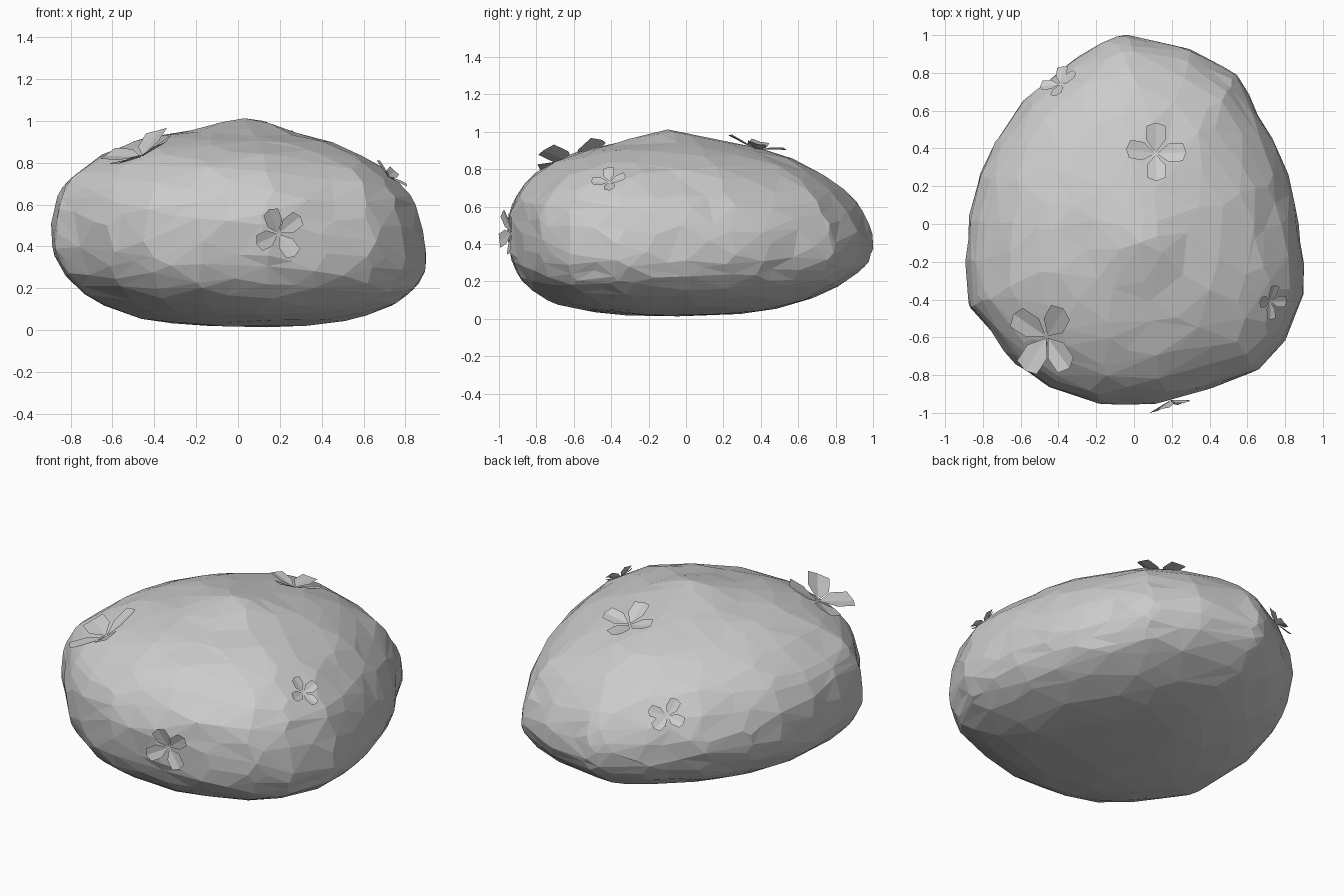
import bpy, bmesh, math
from mathutils import Vector, Matrix, noise
from mathutils.bvhtree import BVHTree

if "Cube" in bpy.data.objects:
    bpy.data.objects.remove(bpy.data.objects["Cube"], do_unlink=True)


def make_material(name, colour):
    mat = bpy.data.materials.new(name)
    mat.use_nodes = True
    mat.diffuse_color = colour
    mat.node_tree.nodes["Principled BSDF"].inputs["Base Color"].default_value = colour
    return mat


def add_object(name, bm, mat):
    mesh = bpy.data.meshes.new(name)
    bm.to_mesh(mesh)
    bm.free()
    mesh.materials.append(mat)
    obj = bpy.data.objects.new(name, mesh)
    bpy.context.collection.objects.link(obj)
    return obj


stone_grey = make_material("stone grey", (0.6, 0.6, 0.6, 1))

# Plan outline of the boulder, anticlockwise from the left side
outline = [(-.88, 0), (-.895, -.2), (-.87, -.44), (-.62, -.75), (-.42, -.88),
           (-.18, -.95), (.15, -.945), (.4, -.87), (.65, -.77), (.79, -.64),
           (.89, -.38), (.89, -.2), (.87, 0), (.82, .25), (.75, .42),
           (.55, .78), (.3, .92), (-.04, 1), (-.13, .98), (-.34, .86),
           (-.57, .66), (-.73, .44), (-.82, .25)]


def outline_radius(direction):
    """Distance from the centre to the outline along a flat direction."""
    for a, b in zip(outline, outline[1:] + outline[:1]):
        a, b = Vector(a), Vector(b)
        side_a = a.x * direction.y - a.y * direction.x
        side_b = direction.x * b.y - direction.y * b.x
        if side_a >= 0 and side_b >= 0 and direction.dot(a + b) > 0:
            span = a.x * b.y - a.y * b.x
            return span / (side_a + side_b)
    return 0.9


# Boulder: a sphere pushed into the outline, fuller at the front and below,
# with a blunt peak on top
peak = Vector((.04, -.1))
bm = bmesh.new()
bmesh.ops.create_icosphere(bm, subdivisions=5, radius=1)
for v in bm.verts:
    p = v.co.copy()
    flat = Vector((p.x, p.y))
    spread = min(flat.length, 1)
    d = flat.normalized() if spread > 1e-4 else Vector((0, 1))
    waist = 0.43 - 0.05 * d.x - 0.03 * d.y
    waist += (0.43 - waist) * abs(p.z)
    if p.z > 0:
        power = 2.15 - 0.25 * d.y - 0.13 * d.x
        height = 1.015 - waist
    else:
        power = 2.5 - 0.35 * d.y + 0.3 * d.x
        height = waist - 0.015
    place = d * outline_radius(d) * spread ** (2 / power)
    z = waist + math.copysign(height * abs(p.z) ** (2 / power), p.z)
    z -= 0.055 * max(0, p.z) * min(1, 3.5 * (place - peak).length)
    bump = 1 + 0.012 * noise.noise(p * 2.7) + 0.012 * noise.noise(p * 6)
    v.co = Vector((place.x * bump, place.y * bump, max(0, 0.43 + (z - 0.43) * bump)))
boulder = add_object("boulder", bm, stone_grey)
facets = boulder.modifiers.new("facets", "DECIMATE")
facets.ratio = 0.16

depsgraph = bpy.context.evaluated_depsgraph_get()
surface = BVHTree.FromObject(boulder, depsgraph)


# Flowers: four creased petals in a shallow cup, seated on the boulder
def add_flower(name, place, facing, size, aims):
    spot = surface.find_nearest(Vector(place))[0]
    normal = Vector(facing).normalized()
    bm = bmesh.new()
    for aim in aims:
        along = Vector(aim)
        along = (along - normal * along.dot(normal)).normalized()
        across = normal.cross(along)
        frame = Matrix((along, across, normal)).transposed()

        def corner(x, y, lift):
            return bm.verts.new(spot + frame @ Vector((x, y, lift)) * size)

        base, tip = corner(.03, 0, .03), corner(1, 0, .26)
        for side in (-1, 1):
            shoulder = corner(.42, .31 * side, .17)
            edge = corner(.88, .31 * side, .3)
            face = [base, shoulder, edge, tip]
            bm.faces.new(face if side < 0 else face[::-1])
    add_object(name, bm, stone_grey)


add_flower("front_flower", (.2, -.95, .46), (.3, -1, 0), .13,
           [(-.5, 0, 1), (1, 0, .8), (.7, 0, -1), (-1, 0, -.4)])
add_flower("corner_flower", (-.46, -.6, .83), (-.4, -.2, .9), .21,
           [(.8, 1, 0), (-1, .7, 0), (1, -1, 0), (-.7, -1, 0)])
add_flower("top_flower", (.12, .38, .94), (.05, .25, 1), .16,
           [(0, 1, 0), (1, 0, 0), (0, -1, 0), (-1, .1, 0)])
add_flower("side_flower", (.72, -.41, .73), (.65, -.2, .75), .095,
           [(0, 1, 0), (0, -1, 0), (1, .1, -1), (-1, 0, 1)])
add_flower("back_flower", (-.41, .76, .65), (-.4, .6, .6), .105,
           [(.2, 1, -.5), (1, .2, 0), (-1, -.2, -.3), (-.2, -1, 1)])
